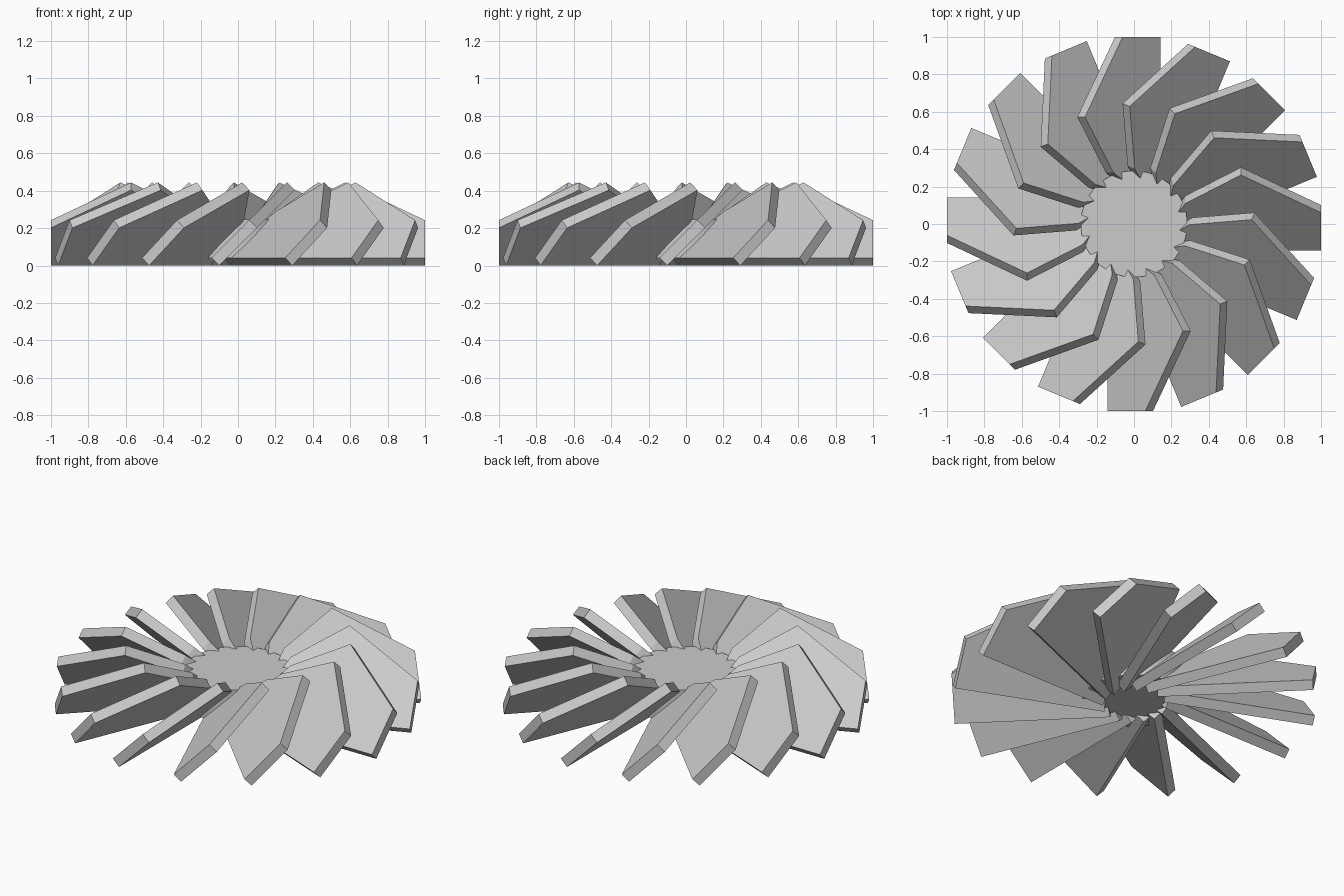
import bpy, bmesh, math
from mathutils import Matrix, Vector

cube = bpy.data.objects.get("Cube")
if cube:
    bpy.data.objects.remove(cube, do_unlink=True)

grey = bpy.data.materials.new("plain_grey")
grey.use_nodes = True
color = (0.6, 0.6, 0.6, 1)
grey.diffuse_color = color
grey.node_tree.nodes["Principled BSDF"].inputs["Base Color"].default_value = color

BLADES = 16
THICKNESS = 0.058
# Blade outline: distance from the axis, distance up the tilted plane
OUTLINE = [(0.14, 0), (1, 0), (1, 0.285), (0.572, 0.57), (0.275, 0.355), (0.16, 0.15)]


def add_object(name, bm):
    bmesh.ops.recalc_face_normals(bm, faces=bm.faces)
    mesh = bpy.data.meshes.new(name)
    bm.to_mesh(mesh)
    bm.free()
    mesh.materials.append(grey)
    obj = bpy.data.objects.new(name, mesh)
    bpy.context.collection.objects.link(obj)
    return obj


# Blade: outline extruded into a slab, leaning at 45 degrees
bm = bmesh.new()
face = bm.faces.new([bm.verts.new((x, w, 0)) for x, w in OUTLINE])
slab = bmesh.ops.extrude_face_region(bm, geom=[face])
bmesh.ops.translate(bm, vec=Vector((0, 0, THICKNESS)),
                    verts=[v for v in slab["geom"] if isinstance(v, bmesh.types.BMVert)])
bm.transform(Matrix.Translation((0, -0.1, 0)) @ Matrix.Rotation(math.radians(45), 4, "X"))
blade = add_object("blade_01", bm)

# Ring of blades sharing one mesh
for i in range(1, BLADES):
    copy = bpy.data.objects.new(f"blade_{i + 1:02d}", blade.data)
    copy.rotation_euler.z = math.tau * i / BLADES
    bpy.context.collection.objects.link(copy)

# Hub: short round drum
bm = bmesh.new()
bmesh.ops.create_cone(bm, cap_ends=True, segments=64, radius1=0.285, radius2=0.285,
                      depth=0.205, matrix=Matrix.Translation((0, 0, 0.1425)))
hub = add_object("hub", bm)
bpy.context.view_layer.objects.active = hub
hub.select_set(True)
bpy.ops.object.shade_smooth_by_angle()
